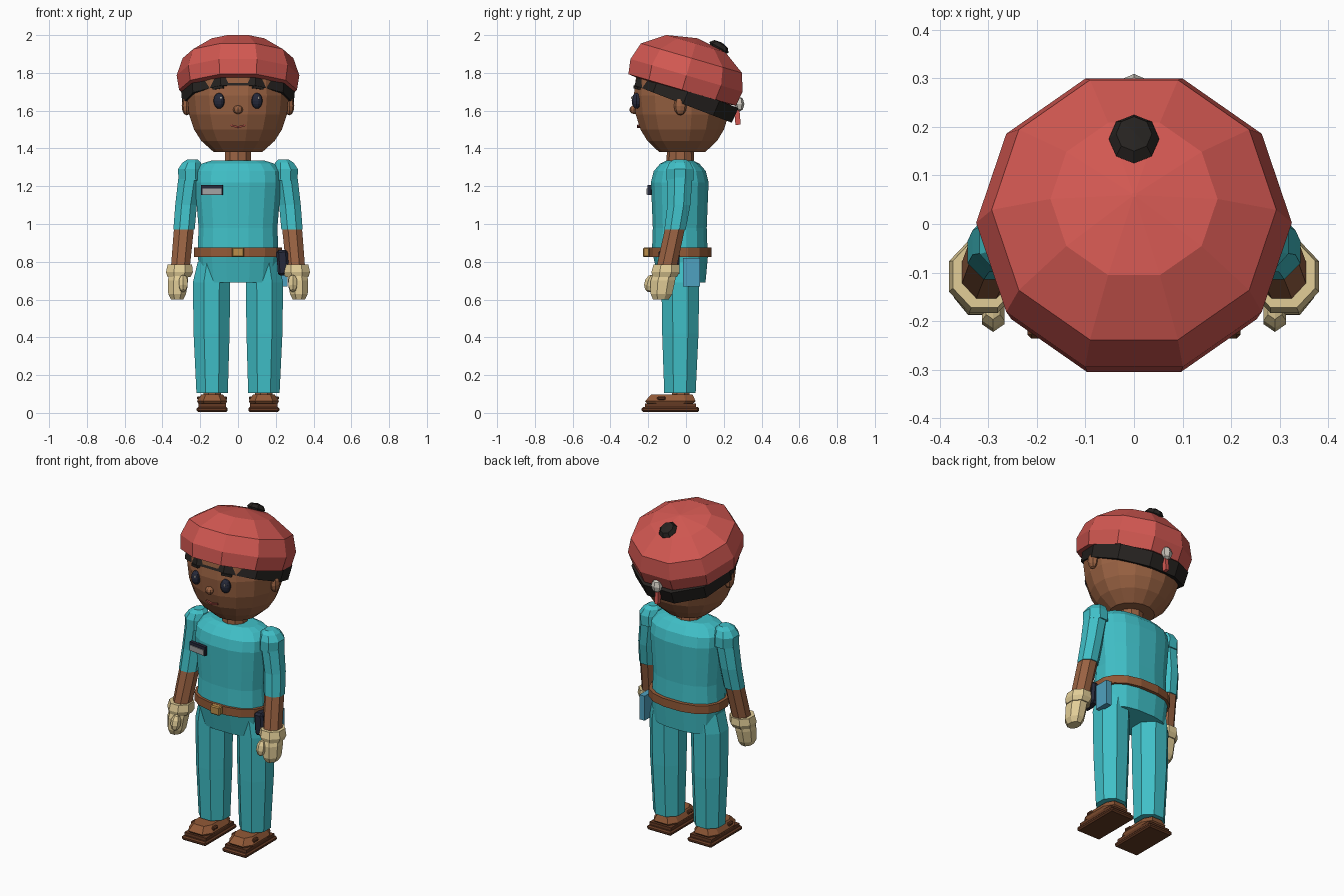
import bpy, bmesh
from math import sin, cos, pi, radians, copysign
from mathutils import Matrix, Vector


def material(name, r, g, b):
    m = bpy.data.materials.new(name)
    m.diffuse_color = [(c / 255) ** 2.2 for c in (r, g, b)] + [1]
    return m


TEAL = material("scrubs", 66, 190, 198)
BLUE = material("cloth", 80, 160, 190)
RED = material("cap_red", 208, 88, 82)
BLACK = material("black", 42, 39, 37)
NAVY = material("navy", 42, 45, 60)
SKIN = material("skin", 152, 98, 68)
LIP = material("lip", 150, 70, 62)
BELT = material("leather", 145, 90, 58)
DARK = material("dark_leather", 100, 60, 40)
GLOVE = material("glove", 225, 204, 150)
GOLD = material("brass", 185, 140, 75)
PALE = material("pale", 205, 200, 190)
GREY = material("tag_grey", 160, 160, 160)


def finish(name, bm, mat, matrix=None):
    bmesh.ops.recalc_face_normals(bm, faces=bm.faces[:])
    me = bpy.data.meshes.new(name)
    bm.to_mesh(me)
    bm.free()
    me.materials.append(mat)
    ob = bpy.data.objects.new(name, me)
    if matrix:
        ob.matrix_world = matrix
    bpy.context.collection.objects.link(ob)
    return ob


def loft(name, rings, mat, n=8, phase=0.5, power=1.0, matrix=None):
    """Skin of stacked rings (x, y, z, rx, ry); power < 1 squares the section."""
    bm = bmesh.new()
    loops = []
    for x, y, z, rx, ry in rings:
        loop = []
        for i in range(n):
            a = 2 * pi * (i + phase) / n
            c, s = cos(a), sin(a)
            loop.append(bm.verts.new((x + rx * copysign(abs(c) ** power, c),
                                      y + ry * copysign(abs(s) ** power, s), z)))
        loops.append(loop)
    for a, b in zip(loops, loops[1:]):
        for i in range(n):
            j = (i + 1) % n
            bm.faces.new((a[i], a[j], b[j], b[i]))
    bm.faces.new(loops[0])
    bm.faces.new(loops[-1])
    return finish(name, bm, mat, matrix)


def box(name, loc, size, mat, rot=(0, 0, 0), bevel=0.0):
    bm = bmesh.new()
    bmesh.ops.create_cube(bm, size=1, matrix=Matrix.Diagonal((*size, 1)))
    if bevel:
        bmesh.ops.bevel(bm, geom=bm.edges[:], offset=bevel, segments=1, affect='EDGES')
    ob = finish(name, bm, mat)
    ob.location, ob.rotation_euler = loc, rot
    return ob


def ball(name, loc, size, mat, u=8, v=6, rot=(0, 0, 0)):
    bm = bmesh.new()
    bmesh.ops.create_uvsphere(bm, u_segments=u, v_segments=v, radius=1,
                              matrix=Matrix.Diagonal((*size, 1)))
    ob = finish(name, bm, mat)
    ob.location, ob.rotation_euler = loc, rot
    return ob


# head and neck
loft("head", [(0, -0.02, z, r, r * 0.95) for z, r in
              ((1.38, 0.13), (1.44, 0.198), (1.50, 0.237), (1.58, 0.264),
               (1.68, 0.275), (1.78, 0.262), (1.84, 0.2))], SKIN, n=16)
loft("neck", [(0, -0.03, 1.31, 0.075, 0.075), (0, -0.03, 1.40, 0.07, 0.07)], SKIN, n=10)

# cap: ten-sided crown and band, both tipped down towards the back
tilt = Matrix.Translation((0, -0.02, 1.71)) @ Matrix.Rotation(radians(-16.3), 4, 'X')
loft("cap_crown", [(0, 0, z, r, r) for r, z in
                   ((0.27, -0.005), (0.312, 0), (0.325, 0.08), (0.293, 0.175),
                    (0.172, 0.255), (0.005, 0.284))], RED, n=10, phase=0, matrix=tilt)
band_tilt = Matrix.Translation((0, -0.015, 1.635)) @ Matrix.Rotation(radians(-21), 4, 'X')
loft("cap_band", [(0, 0, 0, 0.295, 0.29), (0, 0, 0.085, 0.302, 0.295)], BLACK,
     n=10, phase=0, matrix=band_tilt)
ball("cap_nub", (0, 0.175, 1.935), (0.052, 0.058, 0.03), BLACK, 8, 4, (radians(-30), 0, 0))
ball("cap_knot", (0, 0.283, 1.635), (0.034, 0.026, 0.04), PALE, 6, 4)
box("cap_tail", (0, 0.272, 1.57), (0.022, 0.028, 0.09), RED, (radians(5), 0, 0))

# face
ball("nose", (0, -0.275, 1.605), (0.026, 0.025, 0.023), SKIN)
for s in (-1, 1):
    ball("eye", (s * 0.1, -0.262, 1.652), (0.03, 0.026, 0.042), NAVY, 10, 8, (0, 0, s * 0.3))
    ball("eye_glint", (s * 0.1 + 0.01, -0.286, 1.668), (0.006, 0.005, 0.008), PALE, 6, 4)
    box("eyebrow", (s * 0.105, -0.258, 1.722), (0.06, 0.02, 0.014), BLACK,
        (0, s * 0.12, s * 0.38))
    ball("ear", (s * 0.272, -0.03, 1.625), (0.026, 0.034, 0.05), SKIN)
    box("mouth_side", (s * 0.019, -0.249, 1.518), (0.04, 0.018, 0.01), LIP, (0, -s * 0.25, s * 0.1))

# tunic and hips
loft("tunic", [(0, -0.033, z, rx, ry) for z, rx, ry in
               ((0.84, 0.218, 0.15), (0.98, 0.212, 0.145), (1.10, 0.222, 0.15),
                (1.22, 0.232, 0.155), (1.28, 0.228, 0.14), (1.32, 0.195, 0.105),
                (1.335, 0.145, 0.075))], TEAL, n=16, power=0.82)
loft("hips", [(0, -0.02, 0.69, 0.2, 0.125), (0, -0.03, 0.85, 0.218, 0.15)],
     TEAL, n=16, power=0.75)

# belt with buckle, two-way radio and cloth
loft("belt", [(0, -0.03, z, 0.236, 0.168) for z in (0.825, 0.875)], BELT, n=16, power=0.85)
box("buckle", (0, -0.21, 0.85), (0.065, 0.035, 0.052), GOLD, bevel=0.006)
box("radio", (0.237, -0.09, 0.795), (0.06, 0.11, 0.135), NAVY, (0, radians(-4), 0), 0.012)
box("radio_antenna", (0.272, -0.1, 0.878), (0.024, 0.024, 0.055), NAVY, (0, radians(22), 0), 0.004)
box("hip_cloth", (0.245, 0.03, 0.745), (0.035, 0.09, 0.15), BLUE)

# blank chest badge
box("badge", (-0.137, -0.187, 1.18), (0.115, 0.02, 0.055), NAVY, (0, 0, radians(-8)))
box("badge_plate", (-0.137, -0.195, 1.173), (0.1, 0.014, 0.032), GREY, (0, 0, radians(-8)))

for s in (-1, 1):
    # sleeve with shoulder cap, and forearm
    loft("shoulder", [(s * 0.25, -0.032, 1.23, 0.07, 0.078), (s * 0.253, -0.032, 1.29, 0.07, 0.078),
                      (s * 0.245, -0.032, 1.325, 0.053, 0.06), (s * 0.24, -0.032, 1.342, 0.03, 0.035)],
         TEAL)
    loft("sleeve", [(s * 0.286, -0.058, 0.97, 0.061, 0.061), (s * 0.275, -0.038, 1.10, 0.062, 0.066),
                    (s * 0.253, -0.032, 1.26, 0.066, 0.073)], TEAL)
    loft("forearm", [(s * 0.306, -0.105, 0.76, 0.054, 0.058), (s * 0.286, -0.058, 0.98, 0.057, 0.057)],
         SKIN)
    # glove
    loft("glove_cuff", [(s * 0.312, -0.113, 0.72, 0.066, 0.07), (s * 0.31, -0.108, 0.745, 0.077, 0.081),
                        (s * 0.308, -0.104, 0.785, 0.07, 0.074)], GLOVE)
    loft("glove_hand", [(s * 0.322, -0.133, 0.60, 0.035, 0.045), (s * 0.322, -0.13, 0.63, 0.051, 0.062),
                        (s * 0.318, -0.122, 0.70, 0.058, 0.07), (s * 0.313, -0.113, 0.74, 0.055, 0.065)],
         GLOVE)
    ball("glove_thumb", (s * 0.29, -0.187, 0.685), (0.028, 0.034, 0.048), GLOVE, 6, 5,
         (radians(-15), 0, 0))
    # trouser leg
    loft("trouser_leg", [(s * 0.137, -0.032, 0.105, 0.09, 0.09), (s * 0.14, -0.03, 0.42, 0.103, 0.104),
                         (s * 0.14, -0.03, 0.69, 0.107, 0.108), (s * 0.13, -0.03, 0.80, 0.09, 0.108)],
         TEAL)
    # shoe: layered sole, upper and strap
    box("shoe_sole", (s * 0.137, -0.083, 0.018), (0.165, 0.305, 0.026), DARK, bevel=0.008)
    box("shoe_welt", (s * 0.137, -0.083, 0.039), (0.145, 0.27, 0.02), DARK)
    loft("shoe_upper", [(s * 0.137, -0.085, 0.043, 0.072, 0.12), (s * 0.137, -0.083, 0.062, 0.084, 0.14),
                        (s * 0.137, -0.075, 0.098, 0.06, 0.115)], BELT, power=0.6)
    box("shoe_strap", (s * 0.137, -0.13, 0.078), (0.16, 0.045, 0.02), DARK, bevel=0.006)
    loft("ankle", [(s * 0.137, -0.025, 0.08, 0.05, 0.05), (s * 0.137, -0.03, 0.12, 0.05, 0.05)], SKIN)
